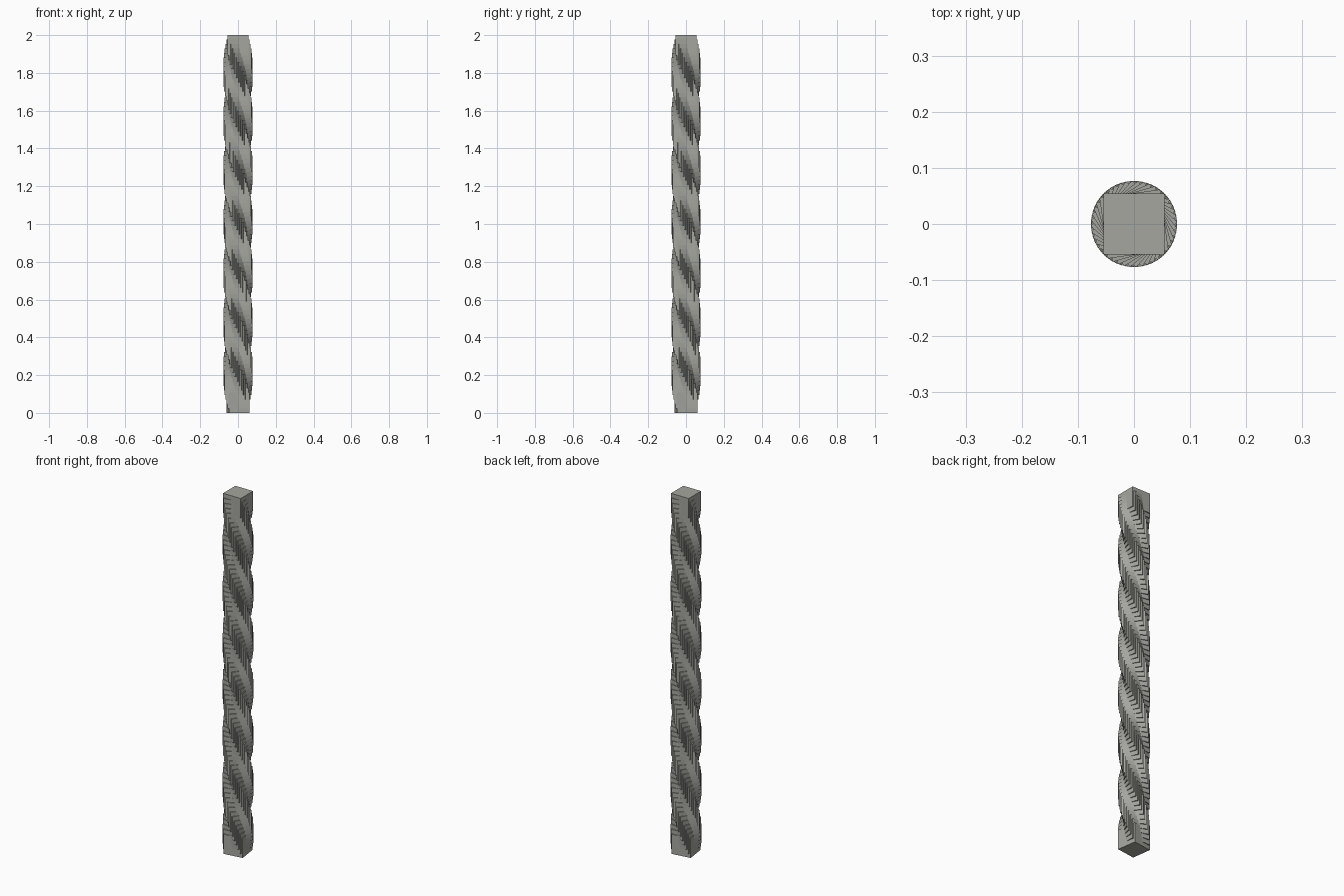
import bpy, bmesh, math
from mathutils import Matrix

if "Cube" in bpy.data.objects:
    bpy.data.objects.remove(bpy.data.objects["Cube"])

HEIGHT = 2.0
SIDE = 0.109      # edge of every cube
STEPS = 80        # cubes above the first one
TWIST = 638.0     # total clockwise twist in degrees, ending square to the axes

# Twisted column: a stack of overlapping cubes, each turned a little further
bm = bmesh.new()
for i in range(STEPS + 1):
    t = i / STEPS
    z = SIDE / 2 + t * (HEIGHT - SIDE)
    angle = math.radians(TWIST * (1 - t))
    bmesh.ops.create_cube(
        bm, size=SIDE,
        matrix=Matrix.Translation((0, 0, z)) @ Matrix.Rotation(angle, 4, 'Z'))

mesh = bpy.data.meshes.new("twisted_column")
bm.to_mesh(mesh)
bm.free()
column = bpy.data.objects.new("twisted_column", mesh)
bpy.context.collection.objects.link(column)

# Dark warm grey stone
stone = bpy.data.materials.new("dark_stone")
stone.diffuse_color = (0.375, 0.38, 0.345, 1)
stone.use_nodes = True
stone.node_tree.nodes["Principled BSDF"].inputs["Base Color"].default_value = stone.diffuse_color
mesh.materials.append(stone)
